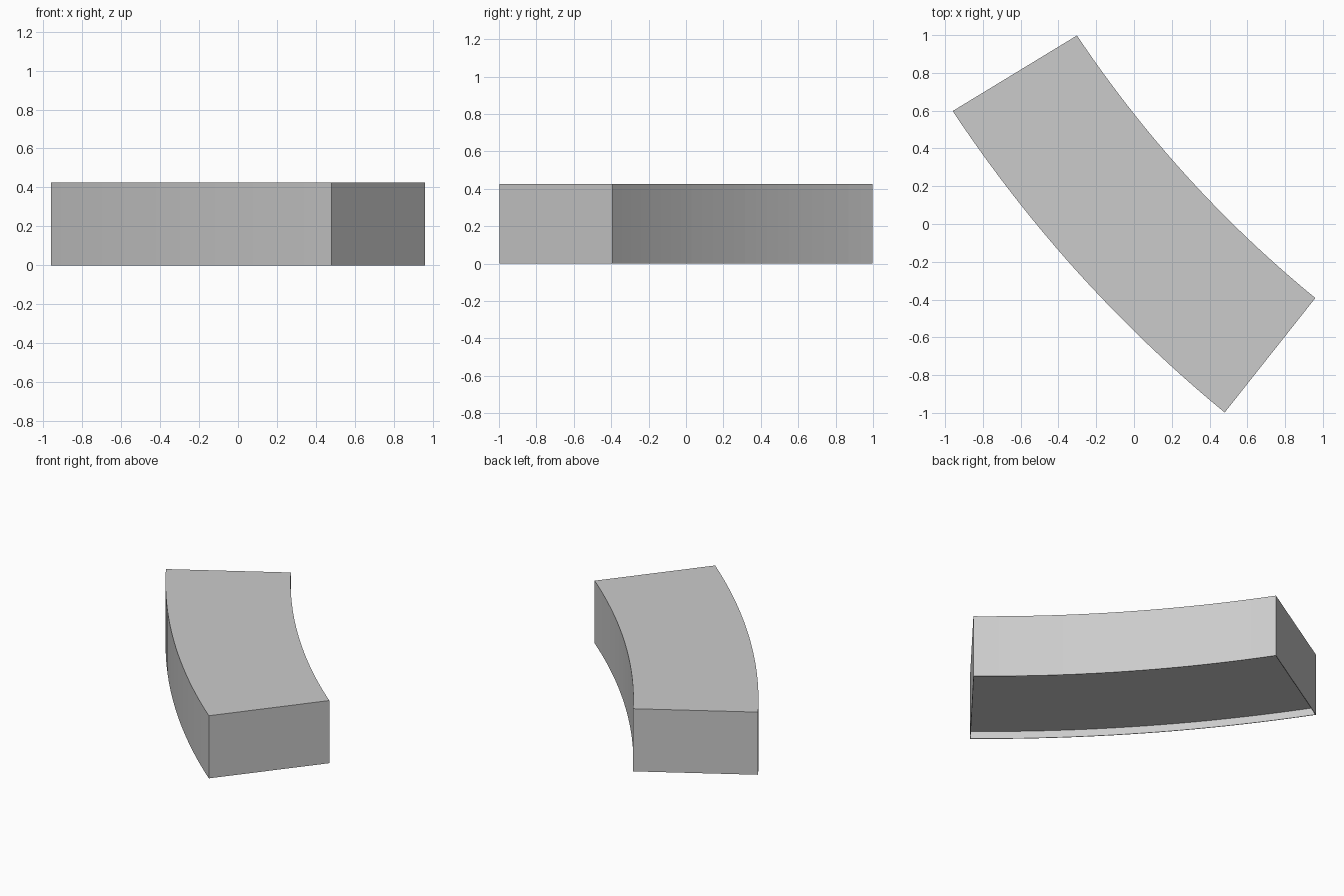
import bpy, bmesh
from mathutils import Vector

if "Cube" in bpy.data.objects:
    bpy.data.objects.remove(bpy.data.objects["Cube"])

HEIGHT, RECESS, LIP, SEGS = 0.425, 0.05, 0.004, 24


def bowed_edge(start, end, sag):
    """Shallow arc from start to end, bowed towards front left by sag."""
    a, b = Vector(start), Vector(end)
    d = (b - a).normalized()
    normal = Vector((d.y, -d.x))
    if normal.x > 0:
        normal = -normal
    return [a.lerp(b, i / SEGS) + normal * sag * 4 * (i / SEGS) * (1 - i / SEGS)
            for i in range(SEGS + 1)]


# Plan outline: outer bowed side, then inner bowed side back again
outline = bowed_edge((-0.96, 0.598), (0.48, -0.998), 0.08)
outline += bowed_edge((0.96, -0.392), (-0.302, 0.998), 0.07)

bm = bmesh.new()
base = bm.faces.new([bm.verts.new((p.x, p.y, 0)) for p in outline])

# Body: raise the outline into a block
walls = bmesh.ops.extrude_face_region(bm, geom=[base], use_keep_orig=True)
top_verts = [g for g in walls["geom"] if isinstance(g, bmesh.types.BMVert)]
bmesh.ops.translate(bm, verts=top_verts, vec=(0, 0, HEIGHT))
bmesh.ops.recalc_face_normals(bm, faces=bm.faces[:])

# Underside: shallow recess within a thin lip
under = min(bm.faces, key=lambda f: f.calc_center_median().z)
bmesh.ops.inset_region(bm, faces=[under], thickness=LIP, use_even_offset=True)
rec = bmesh.ops.extrude_face_region(bm, geom=[under])
rec_verts = [g for g in rec["geom"] if isinstance(g, bmesh.types.BMVert)]
bmesh.ops.translate(bm, verts=rec_verts, vec=(0, 0, RECESS))
if under.is_valid:
    bmesh.ops.delete(bm, geom=[under], context='FACES_ONLY')
bmesh.ops.recalc_face_normals(bm, faces=bm.faces[:])

mesh = bpy.data.meshes.new("curved_block")
bm.to_mesh(mesh)
bm.free()
block = bpy.data.objects.new("curved_block", mesh)
bpy.context.collection.objects.link(block)
